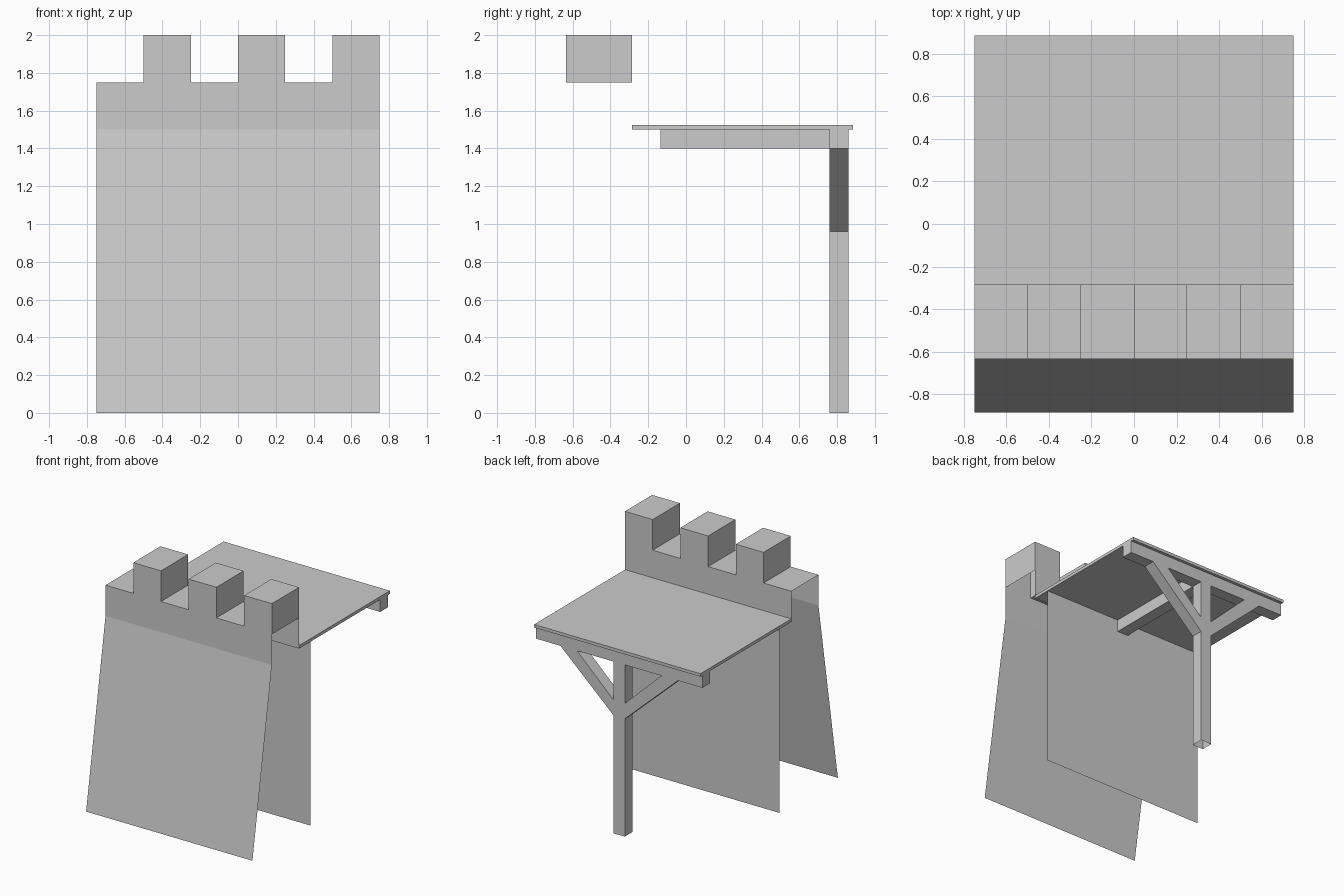
import bpy

if "Cube" in bpy.data.objects:
    bpy.data.objects.remove(bpy.data.objects["Cube"])

W = 0.75                    # half width of the wall section
YF, YB = -0.635, -0.285     # front and back of the battlement


def make(name, verts, faces):
    mesh = bpy.data.meshes.new(name)
    mesh.from_pydata(verts, [], faces)
    mesh.update()
    ob = bpy.data.objects.new(name, mesh)
    bpy.context.collection.objects.link(ob)
    return ob


def strip(name, profile, x0=-W, x1=W):
    """Open sheet: a (y, z) profile swept along x."""
    verts = [(x, y, z) for y, z in profile for x in (x0, x1)]
    faces = [(2 * i, 2 * i + 1, 2 * i + 3, 2 * i + 2) for i in range(len(profile) - 1)]
    return make(name, verts, faces)


def box(name, x, y, z, skip=()):
    """Box from ranges, leaving out faces hidden by joints."""
    verts = [(a, b, c) for c in z for b in y for a in x]
    sides = {"bottom": (0, 2, 3, 1), "top": (4, 5, 7, 6), "front": (0, 1, 5, 4),
             "back": (3, 2, 6, 7), "left": (2, 0, 4, 6), "right": (1, 3, 7, 5)}
    return make(name, verts, [f for k, f in sides.items() if k not in skip])


# Outer wall: sloped base and upright parapet; inner wall under the walkway
strip("outer_wall", [(-0.885, 0), (YF, 1.5), (YF, 1.75)])
strip("inner_wall", [(-0.135, 1.5), (-0.135, 0)])
strip("parapet_back", [(YB, 1.75), (YB, 1.525)])

# Battlement: alternating gaps and merlons
for i in range(6):
    x0 = -W + i * 0.25
    if i % 2 == 0:
        strip("crenel_floor", [(YF, 1.75), (YB, 1.75)], x0, x0 + 0.25)
    else:
        box("merlon", (x0, x0 + 0.25), (YF, YB), (1.75, 2.0), ("bottom",))

# Walkway planks
box("walkway", (-W, W), (YB, 0.885), (1.5, 1.525))

# Timber supports
box("cross_beam", (-W, W), (0.76, 0.86), (1.4, 1.5), ("top",))
box("floor_beam", (-0.05, 0.05), (-0.135, 0.76), (1.4, 1.5), ("top", "front", "back"))
box("post", (-0.05, 0.05), (0.76, 0.86), (0, 1.4), ("top", "bottom"))

# Diagonal braces, mirrored left and right
for s in (-1, 1):
    prof = [(0.05, 0.96), (0.53, 1.4), (0.38, 1.4), (0.05, 1.085)]
    verts = [(s * x, y, z) for y in (0.76, 0.86) for x, z in prof]
    faces = [(0, 1, 2, 3), (7, 6, 5, 4), (1, 0, 4, 5), (3, 2, 6, 7)]
    make("brace", verts, faces if s > 0 else [f[::-1] for f in faces])
